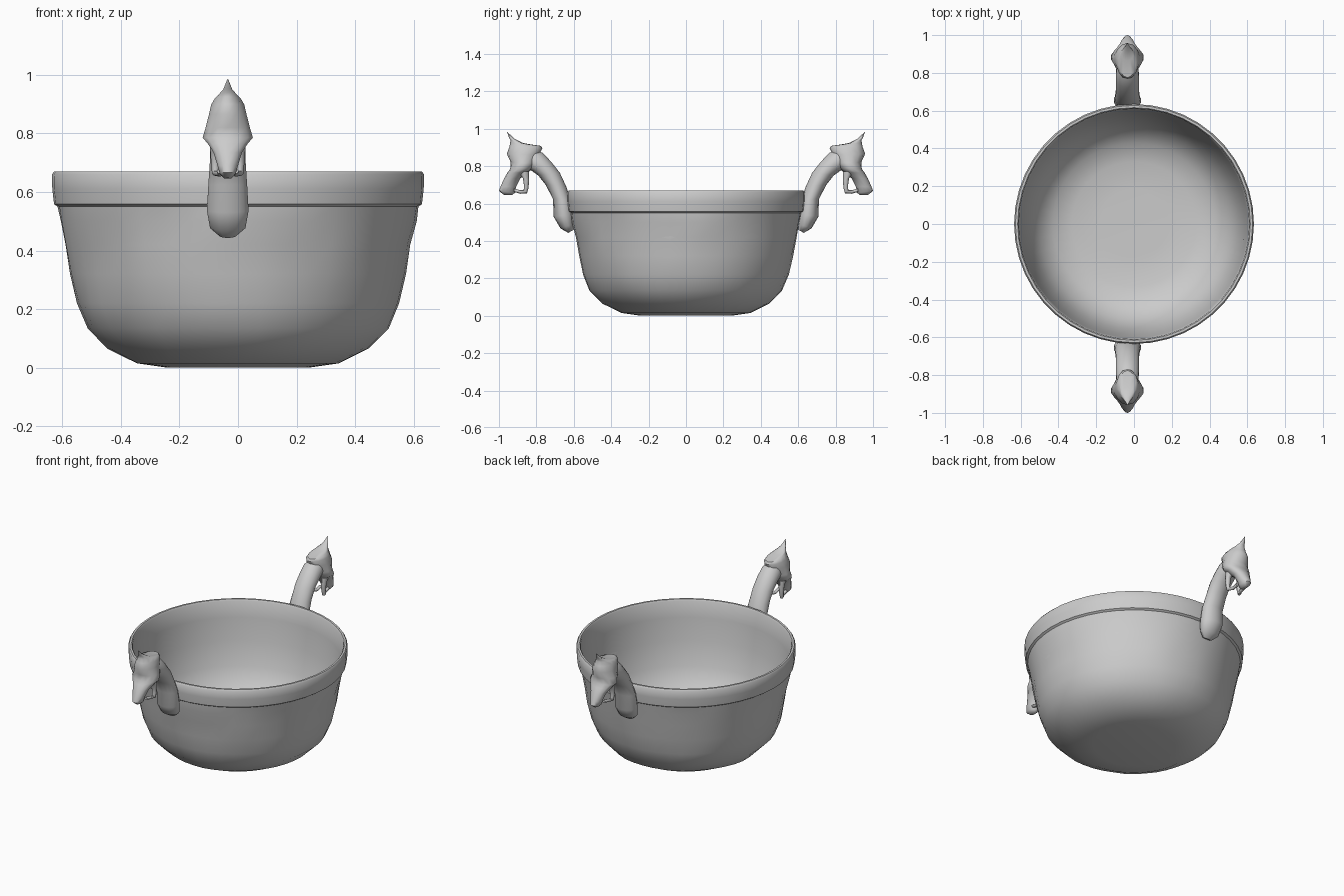
import bpy, bmesh, math
from mathutils import Vector, noise

if "Cube" in bpy.data.objects:
    bpy.data.objects.remove(bpy.data.objects["Cube"])

# one cast-metal grey
grey = bpy.data.materials.new("plain_grey")
grey.diffuse_color = (0.6, 0.6, 0.6, 1)
grey.use_nodes = True
grey.node_tree.nodes["Principled BSDF"].inputs["Base Color"].default_value = grey.diffuse_color


def finish(name, bm, angle):
    bmesh.ops.recalc_face_normals(bm, faces=bm.faces)
    me = bpy.data.meshes.new(name)
    bm.to_mesh(me)
    bm.free()
    ob = bpy.data.objects.new(name, me)
    bpy.context.collection.objects.link(ob)
    me.materials.append(grey)
    bpy.ops.object.select_all(action='DESELECT')
    ob.select_set(True)
    bpy.context.view_layer.objects.active = ob
    bpy.ops.object.shade_smooth_by_angle(angle=math.radians(angle))
    return ob


def bridge(bm, rings):
    for a, b in zip(rings, rings[1:]):
        n = len(a)
        for i in range(n):
            j = (i + 1) % n
            bm.faces.new((a[i], a[j], b[j], b[i]))
    bm.faces.new(rings[0])
    bm.faces.new(rings[-1])


# bowl: closed profile spun round, outer wall lightly dented
def make_bowl(n=44):
    outer = [(.24, 0), (.345, .015), (.445, .065), (.515, .135), (.55, .22),
             (.572, .32), (.59, .42), (.606, .5), (.616, .55)]
    rim = [(.628, .558), (.634, .61), (.635, .66), (.628, .67), (.616, .67)]
    inner = [(.61, .66), (.602, .56), (.585, .42), (.555, .27), (.505, .16),
             (.43, .095), (.33, .065), (.18, .06)]
    bm = bmesh.new()
    rings = []
    for k, (r, z) in enumerate(outer + rim + inner):
        ring = []
        for i in range(n):
            a = 2 * math.pi * i / n
            d = Vector((math.cos(a), math.sin(a), 0))
            dent = 0
            if 1 < k < len(outer) - 1:
                dent = .009 * noise.noise(Vector((d.x * 3, d.y * 3, z * 9)))
            ring.append(bm.verts.new(d * (r + dent) + Vector((0, 0, z))))
        rings.append(ring)
    bridge(bm, rings)
    finish("bowl", bm, 40)


# oval sections given by two opposite edge points (y, z) and a half width
def loft(bm, sections, side, x0=0, n=14):
    rings = []
    for y0, z0, y1, z1, w in sections:
        ring = []
        for i in range(n):
            a = 2 * math.pi * i / n
            t = .5 + .5 * math.cos(a)
            ring.append(bm.verts.new((-.035 + x0 + w * math.sin(a),
                                      side * (y0 + (y1 - y0) * t),
                                      z0 + (z1 - z0) * t)))
        rings.append(ring)
    bridge(bm, rings)


neck = [(.60, .46, .63, .443, .03), (.60, .49, .672, .468, .062),
        (.60, .545, .708, .53, .073), (.615, .62, .711, .625, .068),
        (.64, .69, .752, .702, .063), (.675, .765, .79, .75, .063),
        (.72, .822, .825, .775, .063), (.765, .87, .87, .80, .06),
        (.80, .885, .89, .82, .05)]
head = [(.93, .645, .975, .647, .012), (.915, .657, 1.0, .667, .028),
        (.908, .69, .992, .69, .036), (.885, .735, .972, .735, .05),
        (.845, .765, .955, .765, .07), (.825, .785, .94, .785, .088),
        (.80, .815, .937, .82, .078), (.785, .86, .958, .866, .066),
        (.768, .895, .945, .9, .058), (.775, .908, .94, .925, .046),
        (.865, .92, .938, .94, .032), (.915, .945, .947, .953, .016),
        (.955, .982, .958, .985, .002)]
# thin jaw prong curling down beside the snout
prong = [(.84, .77, .895, .77, .02), (.838, .72, .872, .735, .017),
         (.843, .68, .866, .695, .014), (.85, .655, .868, .672, .012),
         (.885, .652, .888, .672, .01), (.92, .662, .92, .68, .01)]

make_bowl()
for label, side in (("front", -1), ("back", 1)):
    bm = bmesh.new()
    loft(bm, neck, side)
    finish(label + "_handle_neck", bm, 50)
    bm = bmesh.new()
    loft(bm, head, side)
    finish(label + "_handle_head", bm, 50)
    for s, tag in ((-1, "left"), (1, "right")):
        bm = bmesh.new()
        loft(bm, prong, side, x0=s * .042, n=8)
        # pull the prong tips in toward the snout
        for v in bm.verts:
            if abs(v.co.y) > .88 and v.co.z < .7:
                v.co.x -= s * .015
        finish(label + "_jaw_" + tag, bm, 50)
